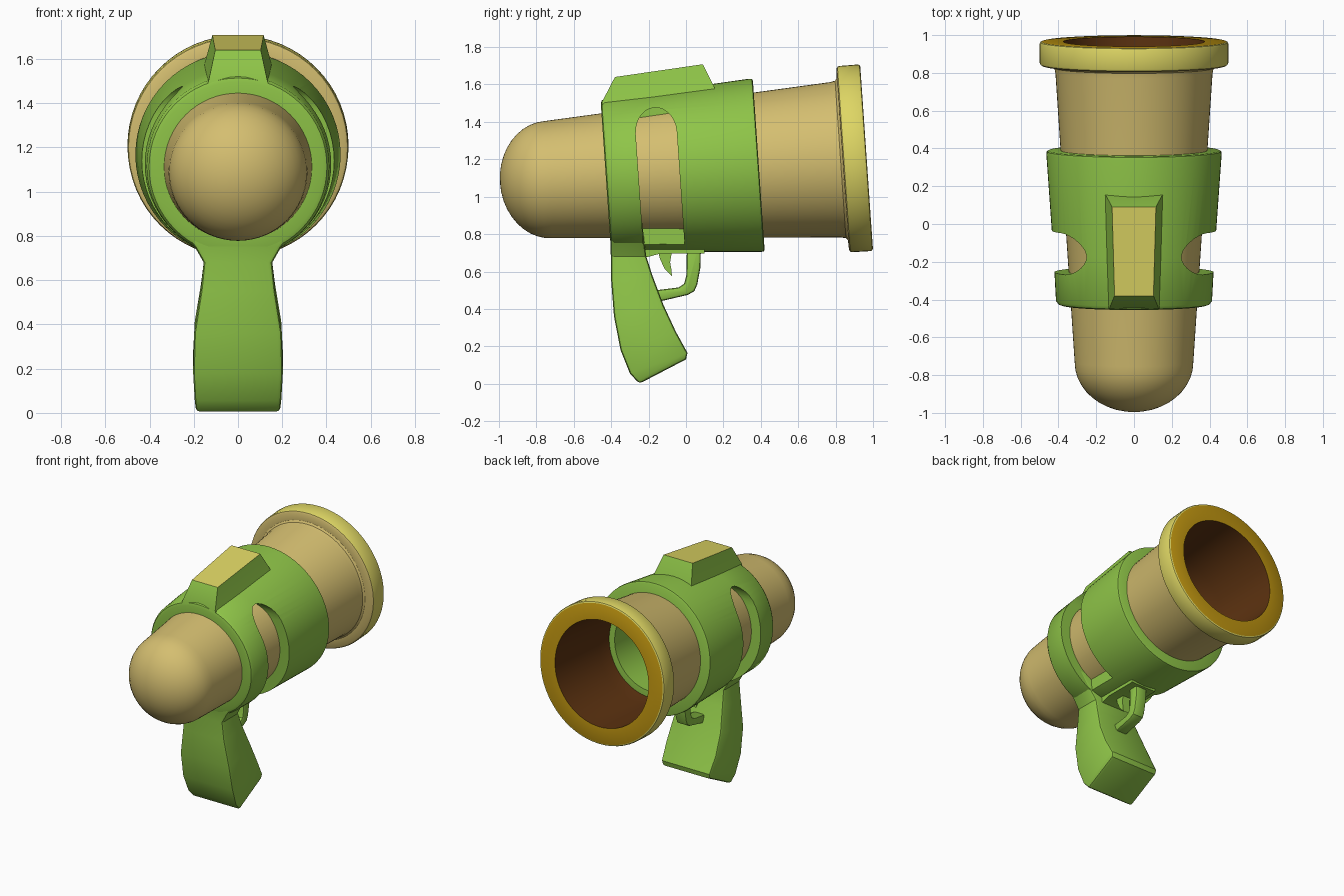
import bpy, bmesh, math
from mathutils import Matrix, Vector

if "Cube" in bpy.data.objects:
    bpy.data.objects.remove(bpy.data.objects["Cube"])

def material(name, rgb):
    m = bpy.data.materials.new(name)
    lin = [(c / 255 / 12.92) if c < 11 else ((c / 255 + 0.055) / 1.055) ** 2.4 for c in rgb]
    m.diffuse_color = (*lin, 1)
    m.use_nodes = True
    m.node_tree.nodes["Principled BSDF"].inputs["Base Color"].default_value = m.diffuse_color
    return m

TAN = material("tan", (212, 190, 112))
YELLOW = material("yellow", (222, 214, 100))
GREEN = material("green", (143, 197, 72))
OCHRE = material("ochre", (190, 148, 16))
BROWN = material("dark_brown", (92, 50, 16))

# The barrel axis rises slightly towards the muzzle (local y is the axis)
TILT = Matrix.Translation((0, 0, 1.142)) @ Matrix.Rotation(math.radians(3.96), 4, 'X')

def make(name, bm, mats):
    bmesh.ops.recalc_face_normals(bm, faces=bm.faces)
    me = bpy.data.meshes.new(name)
    bm.to_mesh(me)
    bm.free()
    for m in mats:
        me.materials.append(m)
    ob = bpy.data.objects.new(name, me)
    bpy.context.collection.objects.link(ob)
    return ob

def apply(ob, kind, **props):
    mod = ob.modifiers.new(kind, kind)
    for k, v in props.items():
        setattr(mod, k, v)
    bpy.context.view_layer.objects.active = ob
    bpy.ops.object.modifier_apply(modifier=mod.name)

def revolve(name, prof, mats, closed=False, n=64):
    """prof: (position along axis, radius, material of the band that follows)"""
    bm = bmesh.new()
    rings = []
    for s, r, _ in prof:
        k = 1 if r == 0 else n
        rings.append([bm.verts.new(TILT @ Vector((r * math.sin(2 * math.pi * i / n), s,
                      r * math.cos(2 * math.pi * i / n)))) for i in range(k)])
    for j in range(len(prof) if closed else len(prof) - 1):
        a, b = rings[j], rings[(j + 1) % len(rings)]
        for i in range(n):
            i2 = (i + 1) % n
            vs = [a[i % len(a)], a[i2 % len(a)], b[i2 % len(b)], b[i % len(b)]]
            f = bm.faces.new(list(dict.fromkeys(vs)))
            f.material_index = prof[j][2]
    return make(name, bm, mats)

def prism(bm, pts, x0, x1, mat=Matrix()):
    """extrude a side-view (y, z) outline between two x positions"""
    a = [bm.verts.new(mat @ Vector((x0, y, z))) for y, z in pts]
    b = [bm.verts.new(mat @ Vector((x1, y, z))) for y, z in pts]
    bm.faces.new(a)
    bm.faces.new(b[::-1])
    for i in range(len(pts)):
        j = (i + 1) % len(pts)
        bm.faces.new((a[i], b[i], b[j], a[j]))

def loft(name, rows, mats):
    """rows: rear y, rear z, front y, front z, rear half width, front half width"""
    bm = bmesh.new()
    rings = [[bm.verts.new(p) for p in ((-wr, ry, rz), (wr, ry, rz), (wf, fy, fz), (-wf, fy, fz))]
             for ry, rz, fy, fz, wr, wf in rows]
    for a, b in zip(rings, rings[1:]):
        for i in range(4):
            bm.faces.new((a[i], a[(i + 1) % 4], b[(i + 1) % 4], b[i]))
    bm.faces.new(rings[0])
    bm.faces.new(rings[-1])
    return make(name, bm, mats)

# Barrel: domed tail, cone, flared rim and deep bore
dome = [(-0.735 - 0.262 * math.cos(t * math.pi / 20), 0.314 * math.sin(t * math.pi / 20), 0)
        for t in range(11)]
dome[0] = (dome[0][0], 0, 0)
barrel = revolve("barrel", dome + [
    (0.80, 0.416, 0), (0.828, 0.422, 0), (0.838, 0.435, 0), (0.84, 0.485, 0),
    (0.846, 0.495, 1), (0.855, 0.499, 1), (0.955, 0.5, 1), (0.964, 0.496, 1),
    (0.968, 0.488, 2), (0.968, 0.375, 3), (0.5, 0.355, 3), (0.15, 0.32, 3),
    (0.02, 0.22, 3), (-0.02, 0, 3)], [TAN, YELLOW, OCHRE, BROWN])

# Sleeve around the barrel
sleeve = revolve("sleeve", [
    (-0.43, 0.30, 0), (-0.43, 0.385, 0), (-0.424, 0.402, 0), (-0.408, 0.413, 0),
    (-0.15, 0.427, 0), (0.37, 0.464, 0), (0.385, 0.462, 0), (0.39, 0.452, 0),
    (0.39, 0.30, 0)], [GREEN], closed=True)

# Round-topped side slots cut through the sleeve
bm = bmesh.new()
slot = [(-0.255, -0.7), (-0.035, -0.7)] + [
    (-0.145 + 0.11 * math.cos(t * math.pi / 14), 0.21 + 0.135 * math.sin(t * math.pi / 14))
    for t in range(15)]
for sx in (-1, 1):
    prism(bm, slot, sx * 0.18, sx * 0.7, TILT)
cutter = make("slot_cutter", bm, [GREEN])
cutter.hide_render = True
apply(sleeve, 'BOOLEAN', operation='DIFFERENCE', object=cutter, solver='EXACT')
bpy.data.objects.remove(cutter)

# Grip, flaring into the sleeve at the top
grip = loft("grip", [
    (-0.25, 0.0, 0.0, 0.13, 0.19, 0.19),
    (-0.30, 0.055, 0.008, 0.165, 0.196, 0.196),
    (-0.35, 0.18, -0.055, 0.28, 0.203, 0.203),
    (-0.385, 0.36, -0.12, 0.42, 0.198, 0.195),
    (-0.40, 0.55, -0.18, 0.58, 0.168, 0.168),
    (-0.402, 0.68, -0.212, 0.68, 0.155, 0.155),
    (-0.404, 0.75, -0.222, 0.75, 0.195, 0.195),
    (-0.408, 0.88, -0.236, 0.88, 0.29, 0.29)], [GREEN])
apply(grip, 'BEVEL', width=0.018, segments=2, limit_method='ANGLE', angle_limit=math.radians(50))

# Sight block on top with a yellow upper face
sight = loft("sight_block", [
    (-0.45, 1.44, 0.165, 1.54, 0.15, 0.165),
    (-0.45, 1.505, 0.150, 1.59, 0.132, 0.148),
    (-0.38, 1.64, 0.09, 1.708, 0.103, 0.116)], [GREEN, YELLOW])
for f in sight.data.polygons:
    if f.normal.z > 0.9 and f.center.z > 1.6:
        f.material_index = 1

# Trigger guard
bm = bmesh.new()
prism(bm, [(0.08, 0.74), (0.077, 0.62), (0.06, 0.53), (0.045, 0.495), (0.01, 0.475), (-0.14, 0.44),
           (-0.16, 0.50), (-0.04, 0.515), (-0.01, 0.535), (0.002, 0.58), (0.005, 0.74)], -0.045, 0.045)
guard = make("trigger_guard", bm, [GREEN])
apply(guard, 'BEVEL', width=0.014, segments=2, limit_method='ANGLE', angle_limit=math.radians(50))

# Trigger
bm = bmesh.new()
prism(bm, [(-0.155, 0.74), (-0.14, 0.67), (-0.115, 0.615), (-0.075, 0.575), (-0.078, 0.61),
           (-0.085, 0.65), (-0.07, 0.74)], -0.03, 0.03)
trigger = make("trigger", bm, [GREEN])

# Small strip linking grip and front ring, behind the trigger
bm = bmesh.new()
prism(bm, [(-0.24, 0.75), (-0.215, 0.675), (-0.14, 0.695), (0.10, 0.695), (0.10, 0.75)], -0.10, 0.10)
make("trigger_plate", bm, [GREEN])

# Smooth shading with sharp edges kept
for ob in bpy.context.scene.objects:
    ob.select_set(True)
bpy.context.view_layer.objects.active = barrel
bpy.ops.object.shade_smooth_by_angle(angle=math.radians(32))
